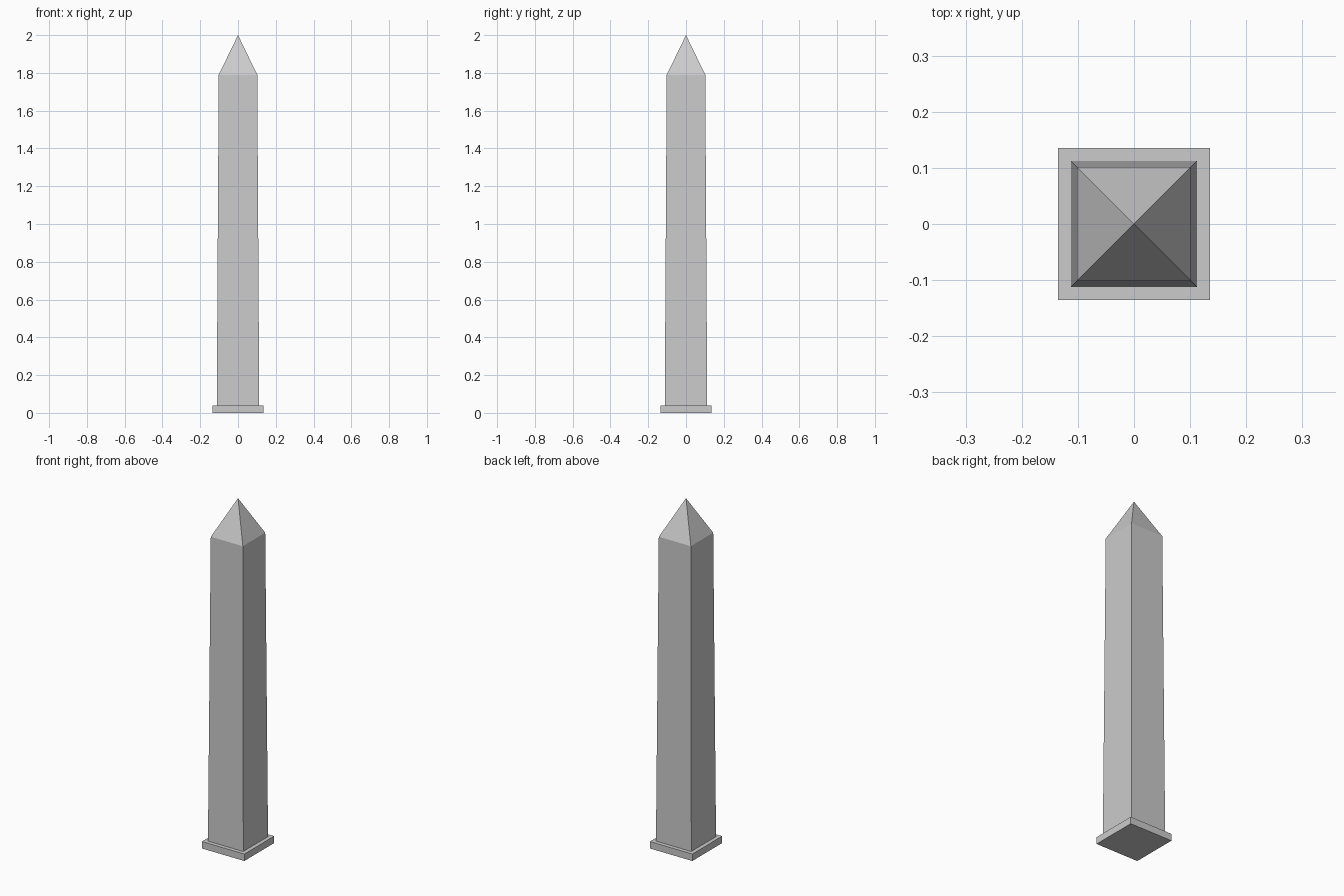
import bpy, bmesh

if "Cube" in bpy.data.objects:
    bpy.data.objects.remove(bpy.data.objects["Cube"])


def square_loft(name, sections):
    """Stack square sections (half width, z); a zero half width makes a point."""
    bm = bmesh.new()
    rings = []
    for h, z in sections:
        corners = [(-h, -h), (h, -h), (h, h), (-h, h)] if h > 0 else [(0, 0)]
        rings.append([bm.verts.new((x, y, z)) for x, y in corners])
    bm.faces.new(rings[0][::-1])
    for low, high in zip(rings, rings[1:]):
        for i in range(4):
            j = (i + 1) % 4
            if len(high) == 1:
                bm.faces.new((low[i], low[j], high[0]))
            else:
                bm.faces.new((low[i], low[j], high[j], high[i]))
    if len(rings[-1]) == 4:
        bm.faces.new(rings[-1])
    mesh = bpy.data.meshes.new(name)
    bm.to_mesh(mesh)
    bm.free()
    obj = bpy.data.objects.new(name, mesh)
    bpy.context.collection.objects.link(obj)
    return obj


# Square base slab
square_loft("plinth", [(0.135, 0), (0.135, 0.04)])

# Tapering shaft with pyramid tip
square_loft("obelisk_shaft", [(0.1125, 0.04), (0.102, 1.79), (0, 2.0)])
